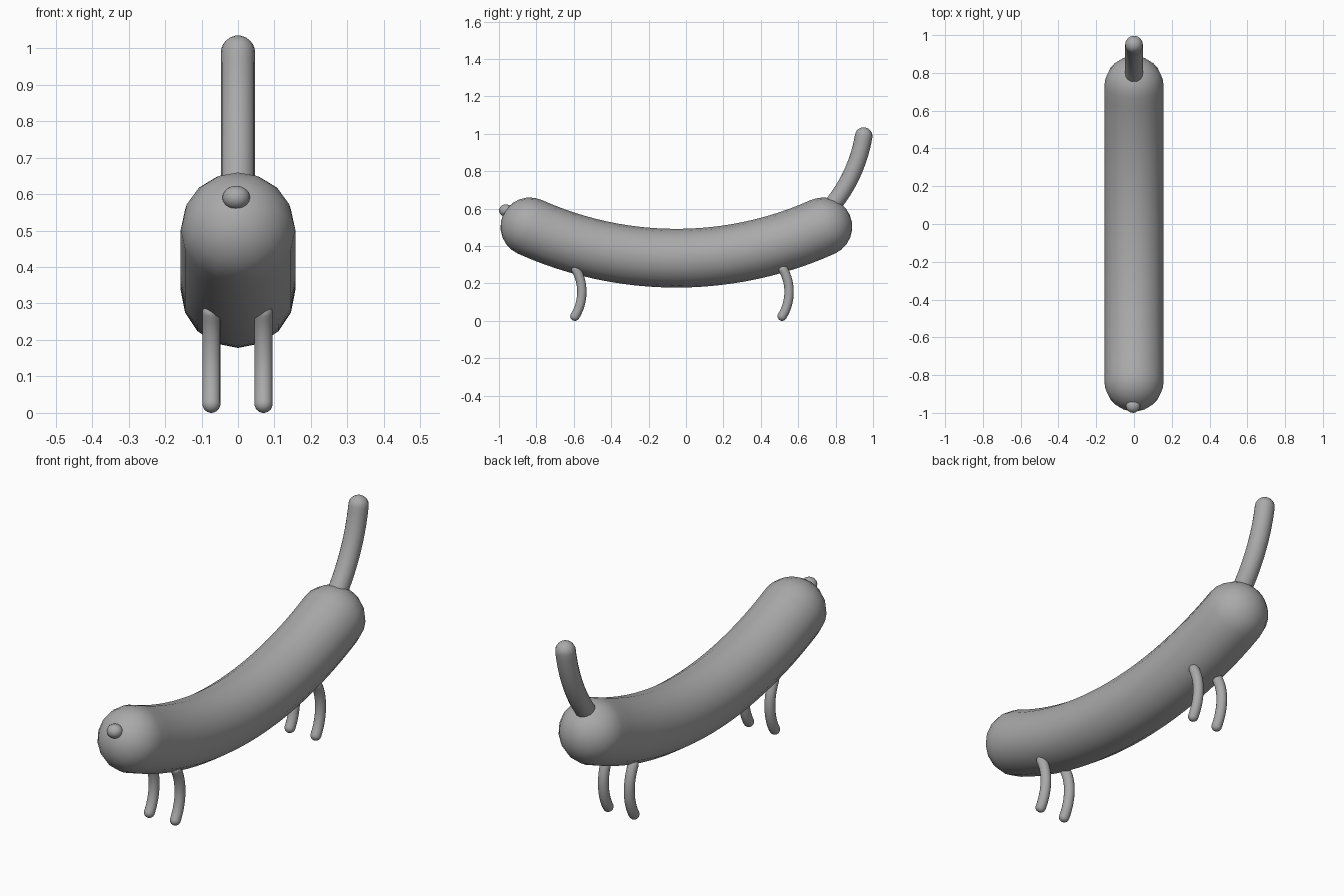
import bpy, bmesh
from math import sin, cos, pi, asin
from mathutils import Vector

if "Cube" in bpy.data.objects:
    bpy.data.objects.remove(bpy.data.objects["Cube"], do_unlink=True)

GREY = (0.40, 0.40, 0.40, 1)
mat = bpy.data.materials.new("plain grey")
mat.use_nodes = True
mat.diffuse_color = GREY
mat.node_tree.nodes["Principled BSDF"].inputs["Base Color"].default_value = GREY


def finish(ob, name):
    ob.name = name
    ob.data.name = name
    ob.data.materials.append(mat)
    bpy.ops.object.select_all(action='DESELECT')
    ob.select_set(True)
    bpy.context.view_layer.objects.active = ob
    bpy.ops.object.shade_smooth_by_angle(angle=pi / 5)


def bent_capsule(name, x, start, end, sag, radius, sides=16, steps=16, cap=6):
    """Round-ended tube along an arc in the YZ plane, bowed to the right of its direction."""
    a, b = Vector((x, *start)), Vector((x, *end))
    along = (b - a).normalized()
    bow = Vector((0, along.z, -along.y))
    half = (b - a).length / 2
    arc_r = (half ** 2 + sag ** 2) / (2 * sag)
    centre = (a + b) / 2 + bow * (sag - arc_r)
    sweep = asin(half / arc_r)

    # Ring list: angle on the arc, offset along the tangent, ring radius
    caps = [(pi / 2 * i / cap) for i in range(1, cap)]
    rings = [(-sweep, -radius * cos(t), radius * sin(t)) for t in caps]
    rings += [(sweep * (2 * i / steps - 1), 0, radius) for i in range(steps + 1)]
    rings += [(sweep, radius * cos(t), radius * sin(t)) for t in reversed(caps)]

    def frame(t, offset):
        out = along * sin(t) + bow * cos(t)
        tangent = along * cos(t) - bow * sin(t)
        return centre + out * arc_r + tangent * offset, out

    bm = bmesh.new()
    loops = []
    for t, offset, r in rings:
        p, out = frame(t, offset)
        loops.append([bm.verts.new(p + out * r * cos(2 * pi * k / sides)
                                   + Vector((r * sin(2 * pi * k / sides), 0, 0)))
                      for k in range(sides)])
    for lo, hi in zip(loops, loops[1:]):
        for k in range(sides):
            n = (k + 1) % sides
            bm.faces.new((lo[k], lo[n], hi[n], hi[k]))
    for loop, t, offset in ((loops[0], -sweep, -radius), (loops[-1], sweep, radius)):
        pole = bm.verts.new(frame(t, offset)[0])
        for k in range(sides):
            bm.faces.new((loop[k], loop[(k + 1) % sides], pole))
    bmesh.ops.recalc_face_normals(bm, faces=bm.faces)
    mesh = bpy.data.meshes.new(name)
    bm.to_mesh(mesh)
    bm.free()
    ob = bpy.data.objects.new(name, mesh)
    bpy.context.collection.objects.link(ob)
    finish(ob, name)


# Body and tail
bent_capsule("body", 0, (-0.835, 0.503), (0.732, 0.503), 0.168, 0.157, steps=24)
bent_capsule("tail", 0, (0.74, 0.57), (0.95, 0.988), 0.035, 0.047)

# Four bowed legs
for place, y in (("front", -0.594), ("back", 0.514)):
    for side, x in (("right", -0.073), ("left", 0.070)):
        bent_capsule(f"{place}_{side}_leg", x, (y, 0.025), (y + 0.006, 0.275),
                     0.034, 0.025)

# Nose
bpy.ops.mesh.primitive_uv_sphere_add(segments=16, ring_count=10, radius=1,
                                     location=(-0.005, -0.963, 0.59))
nose = bpy.context.object
nose.scale = (0.038, 0.037, 0.033)
finish(nose, "nose")
